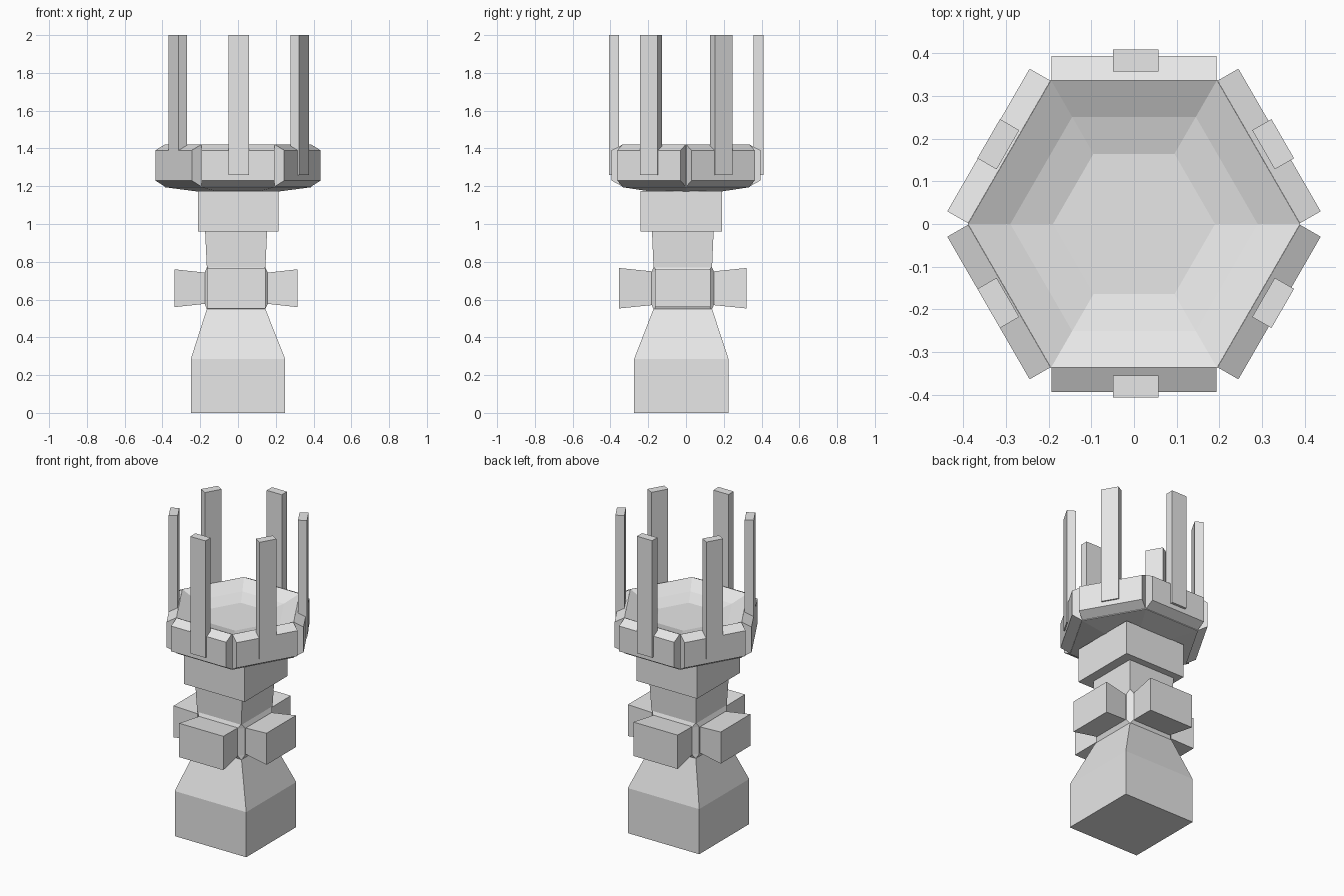
import bpy
import bmesh
from math import cos, sin, pi, radians
from mathutils import Matrix, Vector

cube = bpy.data.objects.get("Cube")
if cube:
    bpy.data.objects.remove(cube, do_unlink=True)

grey = bpy.data.materials.new("plain grey")
grey.use_nodes = True
grey.diffuse_color = (0.8, 0.8, 0.8, 1)
grey.node_tree.nodes["Principled BSDF"].inputs["Base Color"].default_value = (0.8, 0.8, 0.8, 1)


def loft(name, rings, matrix=None):
    """Join rings of equal length with side faces and cap both ends."""
    bm = bmesh.new()
    loops = [[bm.verts.new(p) for p in ring] for ring in rings]
    n = len(loops[0])
    for a, b in zip(loops, loops[1:]):
        for i in range(n):
            j = (i + 1) % n
            bm.faces.new((a[i], a[j], b[j], b[i]))
    bm.faces.new(loops[0][::-1])
    bm.faces.new(loops[-1])
    if matrix:
        bm.transform(matrix)
    bmesh.ops.recalc_face_normals(bm, faces=bm.faces)
    mesh = bpy.data.meshes.new(name)
    bm.to_mesh(mesh)
    bm.free()
    mesh.materials.append(grey)
    obj = bpy.data.objects.new(name, mesh)
    bpy.context.collection.objects.link(obj)
    return obj


def rect(cx, cy, hx, hy, z):
    return [(cx - hx, cy - hy, z), (cx + hx, cy - hy, z),
            (cx + hx, cy + hy, z), (cx - hx, cy + hy, z)]


def hexagon(r, z):
    return [(r * cos(i * pi / 3), r * sin(i * pi / 3), z) for i in range(6)]


def cut_square(cx, cy, h, c, z):
    """Square with its corners cut back from h to c."""
    pts = [(c, -h), (h, -c), (h, c), (c, h), (-c, h), (-h, c), (-h, -c), (-c, -h)]
    return [(cx + x, cy + y, z) for x, y in pts]


# Foot, neck and collar
CX, CY = -0.01, -0.017
loft("foot", [rect(0, -0.025, 0.25, 0.25, 0), rect(0, -0.025, 0.25, 0.25, 0.285),
              rect(CX, CY, 0.155, 0.155, 0.55)])
loft("neck", [rect(CX, CY, 0.155, 0.155, 0.77), rect(CX, CY, 0.164, 0.163, 0.96)])
loft("collar", [rect(0.002, -0.025, 0.213, 0.215, 0.96), rect(0.002, -0.025, 0.213, 0.215, 1.175)])

# Hub with cut corners and four flaring arms
loft("hub", [cut_square(CX, CY, 0.155, 0.15, 0.55), cut_square(CX, CY, 0.166, 0.136, 0.575),
             cut_square(CX, CY, 0.166, 0.136, 0.745), cut_square(CX, CY, 0.155, 0.15, 0.77)])
arms = {"right_arm": (pi, 0.325, 0.148, 0.1), "left_arm": (0, 0.325, 0.148, 0.1),
        "front_arm": (-pi / 2, 0.337, 0.155, 0.107), "back_arm": (pi / 2, 0.337, 0.155, 0.107)}
for name, (angle, reach, half_w, half_h) in arms.items():
    # the ring's own z axis points outward along the arm
    place = (Matrix.Translation((CX, CY, 0.66)) @ Matrix.Rotation(angle, 4, "Z")
             @ Matrix.Rotation(pi / 2, 4, "Y"))
    loft(name, [rect(0, 0, half_h - 0.018, half_w - 0.02, 0.16),
                rect(0, 0, half_h, half_w, reach)], place)

# Hollow six-sided bowl
loft("bowl", [hexagon(0.2, 1.17), hexagon(0.39, 1.195), hexagon(0.39, 1.42),
              hexagon(0.29, 1.375), hexagon(0.19, 1.35)])

# Rim plates and upright prongs, one per side of the bowl
for i in range(6):
    angle = radians(30 + 60 * i)
    turn = Matrix.Rotation(angle, 4, "Z")
    profile = [(0.33, 1.195), (0.394, 1.23), (0.394, 1.39), (0.337, 1.42)]
    loft(f"rim_plate_{i + 1}", [[(x, y, z) for x, z in profile] for y in (-0.193, 0.193)], turn)
    reach = 0.382 if i in (1, 4) else 0.372
    loft(f"prong_{i + 1}", [rect(reach, 0, 0.026, 0.053, z) for z in (1.26, 2.0)],
         Matrix.Translation((0.004, 0.001, 0)) @ turn)
